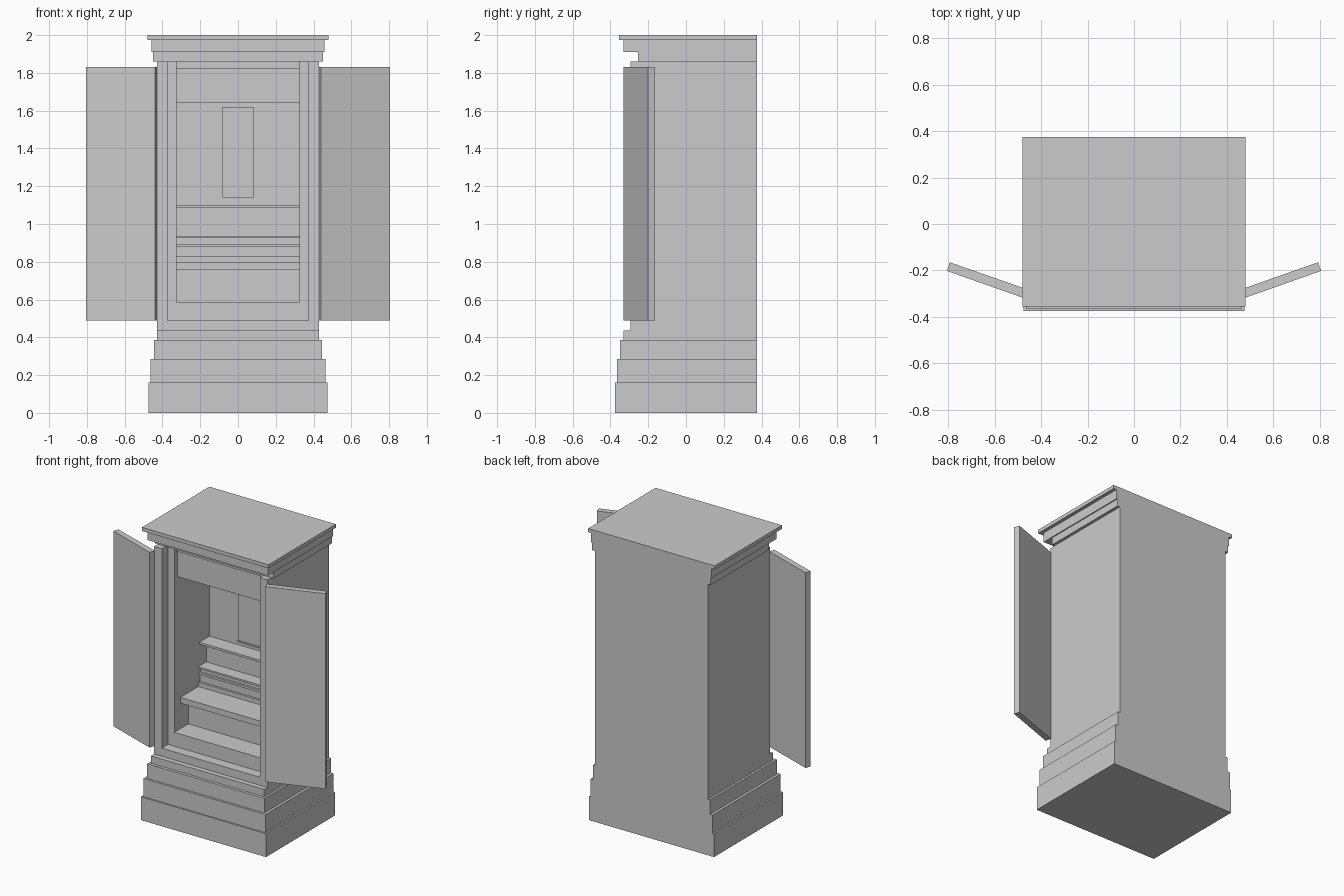
import bpy, bmesh

if "Cube" in bpy.data.objects:
    bpy.data.objects.remove(bpy.data.objects["Cube"])

BACK = 0.375


def finish(name, bm):
    bmesh.ops.recalc_face_normals(bm, faces=bm.faces)
    mesh = bpy.data.meshes.new(name)
    bm.to_mesh(mesh)
    bm.free()
    obj = bpy.data.objects.new(name, mesh)
    bpy.context.collection.objects.link(obj)
    return obj


def prism(name, outline, z0, z1, bottom=True):
    """Extrude a plan outline (x, y) upward."""
    bm = bmesh.new()
    low = [bm.verts.new((x, y, z0)) for x, y in outline]
    high = [bm.verts.new((x, y, z1)) for x, y in outline]
    n = len(outline)
    for i in range(n):
        j = (i + 1) % n
        bm.faces.new((low[i], low[j], high[j], high[i]))
    bm.faces.new(high)
    if bottom:
        bm.faces.new(low[::-1])
    return finish(name, bm)


def box(name, hx, y0, y1, z0, z1):
    return prism(name, [(-hx, y0), (hx, y0), (hx, y1), (-hx, y1)], z0, z1)


def stepped(name, tiers):
    """Stack of flat-backed tiers (half width, front y, z0, z1) as one closed skin."""
    bm = bmesh.new()
    rings = []
    for hx, front, z0, z1 in tiers:
        for z in (z0, z1):
            rings.append([bm.verts.new(p) for p in
                          ((-hx, front, z), (hx, front, z), (hx, BACK, z), (-hx, BACK, z))])
    for a, b in zip(rings, rings[1:]):
        for i in range(4):
            j = (i + 1) % 4
            bm.faces.new((a[i], a[j], b[j], b[i]))
    bm.faces.new(rings[0][::-1])
    bm.faces.new(rings[-1])
    # the flush back and equal widths leave zero-size step faces
    bmesh.ops.dissolve_degenerate(bm, dist=1e-5, edges=bm.edges)
    return finish(name, bm)


def ribbon(name, profile, hx):
    """Sweep an open side profile (y, z) across the width."""
    bm = bmesh.new()
    left = [bm.verts.new((-hx, y, z)) for y, z in profile]
    right = [bm.verts.new((hx, y, z)) for y, z in profile]
    for i in range(len(profile) - 1):
        bm.faces.new((left[i], right[i], right[i + 1], left[i + 1]))
    return finish(name, bm)


# Plinth: four tiers and the bottom rail
stepped("plinth", [
    (0.475, -0.375, 0.00, 0.16),
    (0.463, -0.365, 0.16, 0.285),
    (0.445, -0.35, 0.285, 0.385),
    (0.43, -0.33, 0.385, 0.435),
    (0.43, -0.295, 0.435, 0.49),
])

# Carcass: hollow U-shaped walls with a rebated door frame
half = [(0.43, BACK), (0.43, -0.295), (0.372, -0.295), (0.372, -0.226),
        (0.325, -0.226), (0.325, 0.155)]
prism("carcass", half + [(-x, y) for x, y in reversed(half)], 0.49, 1.86, bottom=False)

# Crown moulding and top board
stepped("crown", [
    (0.45, -0.255, 1.86, 1.91),
    (0.457, -0.33, 1.91, 1.975),
    (0.48, -0.355, 1.975, 2.00),
])

# Interior steps: sill, lower shelf, ledges, upper shelf
ribbon("interior_shelves", [
    (-0.226, 0.49), (-0.226, 0.585), (-0.074, 0.585), (-0.074, 0.76),
    (-0.16, 0.76), (-0.16, 0.80), (0.035, 0.80), (0.035, 0.83),
    (0.05, 0.83), (0.05, 0.88), (0.04, 0.88), (0.04, 0.895),
    (0.055, 0.895), (0.055, 0.925), (0.032, 0.925), (0.032, 0.937),
    (0.12, 0.937), (0.12, 1.085), (0.045, 1.085), (0.045, 1.10), (0.155, 1.10),
], 0.325)

# Header panel hanging behind the frame
box("header_panel", 0.325, -0.19, -0.165, 1.64, 1.82)
box("header_rail", 0.325, -0.205, -0.165, 1.82, 1.86)

# Raised back panel with thin caps
box("back_panel", 0.082, 0.12, 0.155, 1.15, 1.61)
for label, z in (("lower", 1.14), ("upper", 1.61)):
    box(label + "_panel_cap", 0.086, 0.113, 0.155, z, z + 0.01)

# Open doors
for side, s in (("left", -1), ("right", 1)):
    outline = [(0.44, -0.331), (0.805, -0.202), (0.792, -0.165), (0.427, -0.293)]
    prism(side + "_door", [(s * x, y) for x, y in outline], 0.49, 1.83)
